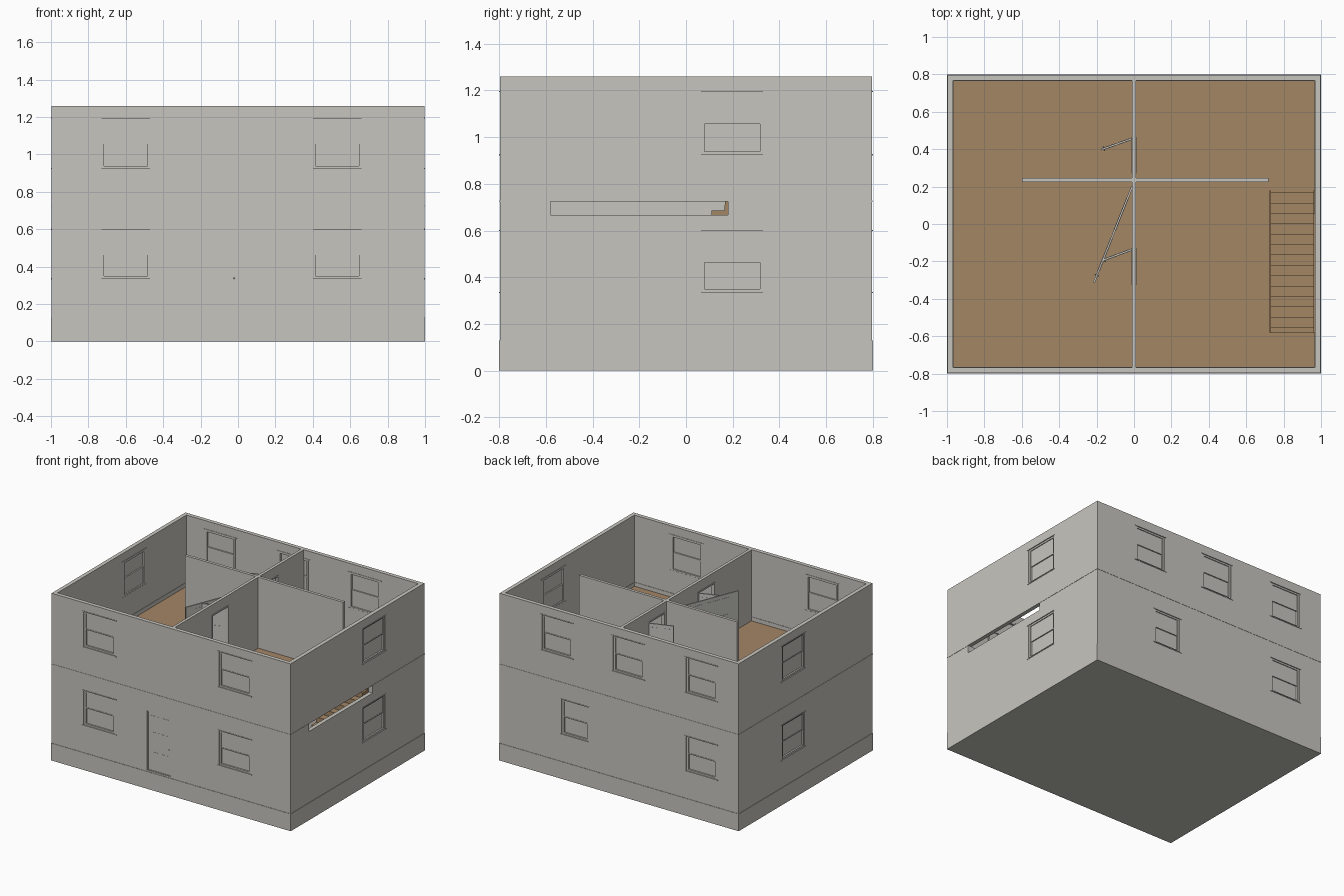
import bpy, bmesh, math
from mathutils import Matrix, Vector

if "Cube" in bpy.data.objects:
    bpy.data.objects.remove(bpy.data.objects["Cube"])

def material(name, rgb):
    m = bpy.data.materials.new(name)
    m.diffuse_color = (*rgb, 1)
    m.use_nodes = True
    m.node_tree.nodes["Principled BSDF"].inputs["Base Color"].default_value = m.diffuse_color
    return m

GREY = material("plaster_grey", (0.57, 0.56, 0.52))
WOOD = material("wood_brown", (0.37, 0.24, 0.13))
GROUND, UPPER, TOP = 0.133, 0.725, 1.26
WX, WY, T = 0.997, 0.797, 0.03      # outer wall half sizes and thickness

def add_box(bm, a, b, mat=None):
    size = [abs(q - p) for p, q in zip(a, b)]
    mid = [(p + q) / 2 for p, q in zip(a, b)]
    m = Matrix.Translation(mid) @ Matrix.Diagonal((*size, 1))
    bmesh.ops.create_cube(bm, size=1, matrix=(mat @ m) if mat else m)

def finish(bm, name, *mats):
    bmesh.ops.recalc_face_normals(bm, faces=bm.faces)
    me = bpy.data.meshes.new(name)
    bm.to_mesh(me)
    bm.free()
    for m in mats:
        me.materials.append(m)
    ob = bpy.data.objects.new(name, me)
    bpy.context.collection.objects.link(ob)
    return ob

def boxes(name, mat, items):
    bm = bmesh.new()
    for a, b in items:
        add_box(bm, a, b)
    return finish(bm, name, mat)

def cut(ob, items):
    # Subtract a set of separate boxes
    cutter = boxes("cutter", GREY, items)
    mod = ob.modifiers.new("openings", 'BOOLEAN')
    mod.object, mod.solver = cutter, 'EXACT'
    dg = bpy.context.evaluated_depsgraph_get()
    ob.data = bpy.data.meshes.new_from_object(ob.evaluated_get(dg))
    ob.modifiers.clear()
    bpy.data.objects.remove(cutter)

def on_wall(side, u, d, z):
    # Wall coordinates: u along the wall, d inward from its outer face
    return {"front": (u, -WY + d, z), "back": (u, WY - d, z),
            "right": (WX - d, u, z), "left": (-WX + d, u, z)}[side]

def ring(name, hx, hy, t, z0, z1):
    bm = bmesh.new()
    loops = []
    for x, y, z in ((hx, hy, z0), (hx, hy, z1), (hx - t, hy - t, z1), (hx - t, hy - t, z0)):
        loops.append([bm.verts.new((sx * x, sy * y, z))
                      for sx, sy in ((-1, -1), (1, -1), (1, 1), (-1, 1))])
    for k in range(4):
        p, q = loops[k], loops[(k + 1) % 4]
        for i in range(4):
            j = (i + 1) % 4
            bm.faces.new((p[i], p[j], q[j], q[i]))
    return finish(bm, name, GREY)

# Window list: wall -> (u0, u1, storeys)
LOW, HIGH = (0.335, 0.60), (0.925, 1.195)
WINDOWS = {
    "front": [(-0.73, -0.47, (LOW, HIGH)), (0.40, 0.66, (LOW, HIGH))],
    "right": [(0.065, 0.33, (LOW, HIGH))],
    "left": [(0.01, 0.275, (LOW, HIGH))],
    "back": [(0.395, 0.645, (HIGH,)), (-0.20, 0.05, (HIGH,)),
             (-0.81, -0.56, (LOW, HIGH)), (0.26, 0.48, (LOW,))],
}
DOOR = (-0.20, 0.0, 0.14, 0.59)

# Foundation and ground floor
boxes("foundation", GREY, [((-1, -0.8, 0), (1, 0.8, 0.13))])
boxes("ground_floor", WOOD, [((-0.97, -0.77, 0.128), (0.97, 0.77, GROUND))])

# Outer walls with window, door and stairwell openings
holes = [(on_wall(s, u0, -0.05, z0), on_wall(s, u1, 0.08, z1))
         for s, ws in WINDOWS.items() for u0, u1, zs in ws for z0, z1 in zs]
holes.append((on_wall("front", DOOR[0], -0.05, DOOR[2]), on_wall("front", DOOR[1], 0.08, DOOR[3])))
holes.append(((0.94, -0.58, 0.667), (1.05, 0.18, UPPER)))
cut(ring("outer_walls", WX, WY, T, 0.13, TOP), holes)

# Thin course at the upper floor level, broken at the stairwell
course = ring("floor_course", 0.999, 0.799, 0.003, 0.722, 0.728)
cut(course, [((0.94, -0.58, 0.7), (1.05, 0.18, 0.75))])

# Upper floor slab: wood on top, grey below, open over the stairs
slab = boxes("upper_floor", GREY, [((-0.968, -0.768, 0.667), (0.968, 0.768, UPPER))])
cut(slab, [((0.727, -0.58, 0.6), (1.0, 0.18, 0.8))])
if len(slab.data.materials) == 0:
    slab.data.materials.append(GREY)
slab.data.materials.append(WOOD)
top_index = len(slab.data.materials) - 1
for p in slab.data.polygons:
    p.material_index = top_index if p.normal.z > 0.9 else 0

# Double-hung windows
def window(bm, s, u0, u1, z0, z1):
    def bar(a0, a1, d0, d1, c0, c1):
        add_box(bm, on_wall(s, a0, d0, c0), on_wall(s, a1, d1, c1))
    f, zm = 0.014, (z0 + z1) / 2
    bar(u0, u0 + f, 0.006, 0.032, z0, z1)
    bar(u1 - f, u1, 0.006, 0.032, z0, z1)
    bar(u0 + f, u1 - f, 0.006, 0.032, z0, z0 + f)
    bar(u0 + f, u1 - f, 0.006, 0.032, z1 - f, z1)
    bar(u0 + f, u1 - f, 0.012, 0.016, zm, z1 - f)
    bar(u0 + f, u1 - f, 0.018, 0.022, z0 + f, zm)
    bar(u0 + f, u1 - f, 0.010, 0.026, zm - 0.004, zm + 0.004)
    for z in (z0, z1):   # sill and head, inside and out
        bar(u0 - 0.014, u1 + 0.014, -0.003, 0.004, z - 0.003, z + 0.003)
        bar(u0 - 0.014, u1 + 0.014, 0.027, 0.033, z - 0.003, z + 0.003)

for side, ws in WINDOWS.items():
    bm = bmesh.new()
    for u0, u1, zs in ws:
        for z0, z1 in zs:
            window(bm, side, u0, u1, z0, z1)
    finish(bm, side + "_windows", GREY)

# Panelled door leaf swinging from a hinge towards a tip
def door(name, hinge, tip, z0, z1, t=0.01):
    a, b = Vector((*hinge, 0)), Vector((*tip, 0))
    w, h = (b - a).length, z1 - z0
    mat = Matrix.Translation((a.x, a.y, z0)) @ Matrix.Rotation(math.atan2(b.y - a.y, b.x - a.x), 4, 'Z')
    bm = bmesh.new()
    add_box(bm, (0, -t / 2, 0), (w, t / 2, h), mat)
    for lo, hi in ((0.06, 0.32), (0.40, 0.66), (0.74, 0.94)):
        for l, r in ((0.12, 0.46), (0.54, 0.88)):
            add_box(bm, (w * l, -t / 2 - 0.0015, h * lo), (w * r, t / 2 + 0.0015, h * hi), mat)
    for s in (-1, 1):    # knobs
        k = Matrix.Translation((w * 0.92, s * (t / 2 + 0.004), h * 0.44))
        bmesh.ops.create_icosphere(bm, subdivisions=1, radius=0.005, matrix=mat @ k)
    finish(bm, name, GREY)

# Front door and its frame
y = -WY + 0.014
door("front_door", (DOOR[0] + 0.006, y), (DOOR[1] - 0.006, y), 0.144, 0.584)
boxes("front_door_frame", GREY, [
    (on_wall("front", DOOR[0], 0.002, 0.14), on_wall("front", DOOR[0] + 0.006, T, 0.59)),
    (on_wall("front", DOOR[1] - 0.006, 0.002, 0.14), on_wall("front", DOOR[1], T, 0.59)),
    (on_wall("front", DOOR[0], 0.002, 0.584), on_wall("front", DOOR[1], T, 0.59)),
    (on_wall("front", DOOR[0], 0.002, 0.134), on_wall("front", DOOR[1], T, 0.144))])

# Inner partitions on both storeys, with doorways
DOORWAYS = [(0.275, 0.462), (-0.32, -0.13)]
for label, z0, z1 in (("ground", GROUND, 0.667), ("upper", UPPER, TOP)):
    wall = boxes(label + "_long_partition", GREY, [((-0.011, -0.768, z0), (0.011, 0.768, z1))])
    cut(wall, [((-0.1, a, z0 - 0.01), (0.1, b, z0 + 0.455)) for a, b in DOORWAYS])
    boxes(label + "_cross_partition", GREY, [((-0.60, 0.225, z0), (-0.011, 0.247, z1)),
                                             ((0.011, 0.225, z0), (0.72, 0.247, z1))])
    # Door casings
    items = []
    for a, b in DOORWAYS:
        for e in (a, b):
            items.append(((-0.014, e - 0.005, z0), (0.014, e + 0.003, z0 + 0.46)))
        items.append(((-0.014, a, z0 + 0.45), (0.014, b, z0 + 0.46)))
    boxes(label + "_door_casings", GREY, items)
    door(label + "_back_door_leaf", (-0.005, 0.458), (-0.175, 0.398), z0 + 0.005, z0 + 0.45)
    door(label + "_side_door_leaf", (-0.005, -0.134), (-0.17, -0.195), z0 + 0.005, z0 + 0.45)
door("wide_door_leaf", (-0.01, 0.20), (-0.215, -0.315), UPPER + 0.005, UPPER + 0.455)

# Skirting boards around the upper rooms
skirting = ring("upper_skirting", 0.968, 0.768, 0.004, UPPER, UPPER + 0.03)
cut(skirting, [((0.9, -0.58, 0.7), (1.0, 0.18, 0.8))])

# Staircase rising towards the back
bm = bmesh.new()
N, RUN = 14, 0.0554
rise = (UPPER - GROUND) / (N + 1)
profile = [(-0.61, GROUND)]
for i in range(N):
    z = GROUND + rise * (i + 1)
    profile += [(-0.61 + RUN * i, z), (-0.61 + RUN * (i + 1), z)]
profile += [(0.166, UPPER), (0.18, UPPER), (0.18, UPPER - 0.09), (-0.53, GROUND)]
face = bm.faces.new([bm.verts.new((0.73, y, z)) for y, z in profile])
ext = bmesh.ops.extrude_face_region(bm, geom=[face])
bmesh.ops.translate(bm, vec=(0.232, 0, 0), verts=[v for v in ext["geom"] if isinstance(v, bmesh.types.BMVert)])
finish(bm, "staircase", WOOD)
